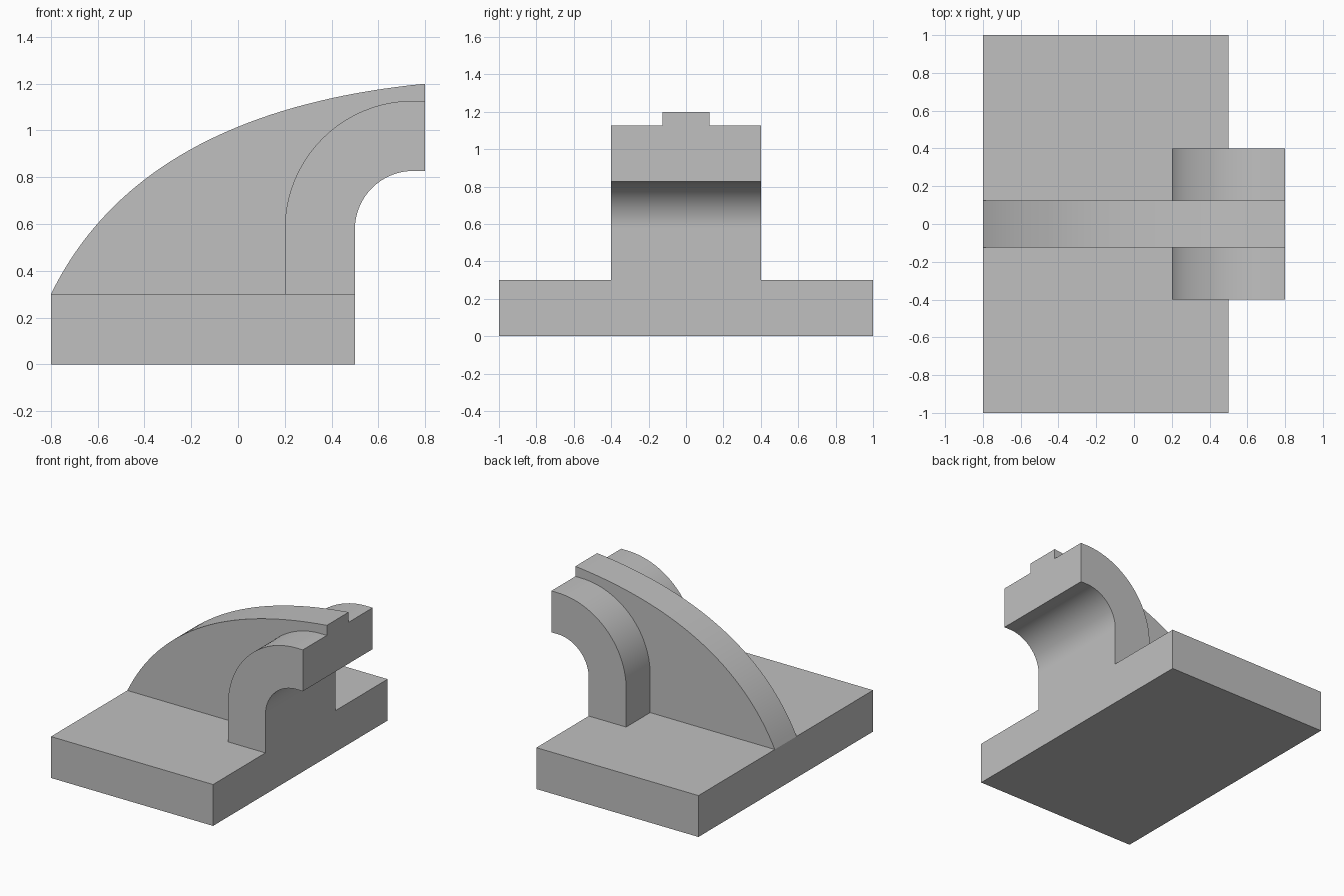
import bpy, bmesh
from math import sin, cos, pi
from mathutils import Vector

cube = bpy.data.objects.get("Cube")
if cube:
    bpy.data.objects.remove(cube, do_unlink=True)

# Single flat grey
grey = bpy.data.materials.new("plain_grey")
grey.use_nodes = True
colour = (0.53, 0.53, 0.53, 1)
grey.diffuse_color = colour
grey.node_tree.nodes["Principled BSDF"].inputs["Base Color"].default_value = colour

BASE_TOP, FRONT, TIP = 0.3, 0.5, 0.8
BEND = Vector((0.75, 0.577))      # centre of the hook bend
INNER, OUTER = 0.25, 0.55         # bend radii


def extrude_profile(name, points, half_width):
    """Extrude an x-z outline symmetrically along y."""
    bm = bmesh.new()
    face = bm.faces.new([bm.verts.new((x, -half_width, z)) for x, z in points])
    result = bmesh.ops.extrude_face_region(bm, geom=[face])
    moved = [v for v in result["geom"] if isinstance(v, bmesh.types.BMVert)]
    bmesh.ops.translate(bm, verts=moved, vec=(0, 2 * half_width, 0))
    bmesh.ops.recalc_face_normals(bm, faces=bm.faces)
    mesh = bpy.data.meshes.new(name)
    bm.to_mesh(mesh)
    bm.free()
    mesh.materials.append(grey)
    obj = bpy.data.objects.new(name, mesh)
    bpy.context.collection.objects.link(obj)
    bpy.ops.object.select_all(action="DESELECT")
    obj.select_set(True)
    bpy.context.view_layer.objects.active = obj
    bpy.ops.object.shade_smooth_by_angle()
    return obj


def hook_line(radius, steps=32):
    """Line from the base up the post, round the bend and out to the tip."""
    angles = [pi - pi / 2 * i / steps for i in range(steps + 1)]
    arc = [(BEND.x + radius * cos(a), BEND.y + radius * sin(a)) for a in angles]
    return [(BEND.x - radius, BASE_TOP)] + arc + [(TIP, BEND.y + radius)]


def rib_curve(steps=40):
    """Sweeping top edge of the rib, from the base's back edge to the tip."""
    a, b, c = Vector((-0.8, BASE_TOP)), Vector((-0.42, 1.08)), Vector((TIP, 1.2))
    ts = [i / steps for i in range(steps + 1)]
    return [tuple(a * (1 - t) ** 2 + b * 2 * t * (1 - t) + c * t * t) for t in ts]


# Base slab
extrude_profile("base_plate", [(-0.8, 0), (FRONT, 0), (FRONT, BASE_TOP), (-0.8, BASE_TOP)], 1.0)

# Curved hook rising from the slab
extrude_profile("curved_arm", hook_line(OUTER) + hook_line(INNER)[::-1], 0.4)

# Rib filling the space between the slab and the hook's outer side
extrude_profile("support_rib", rib_curve() + hook_line(OUTER)[::-1], 0.125)
